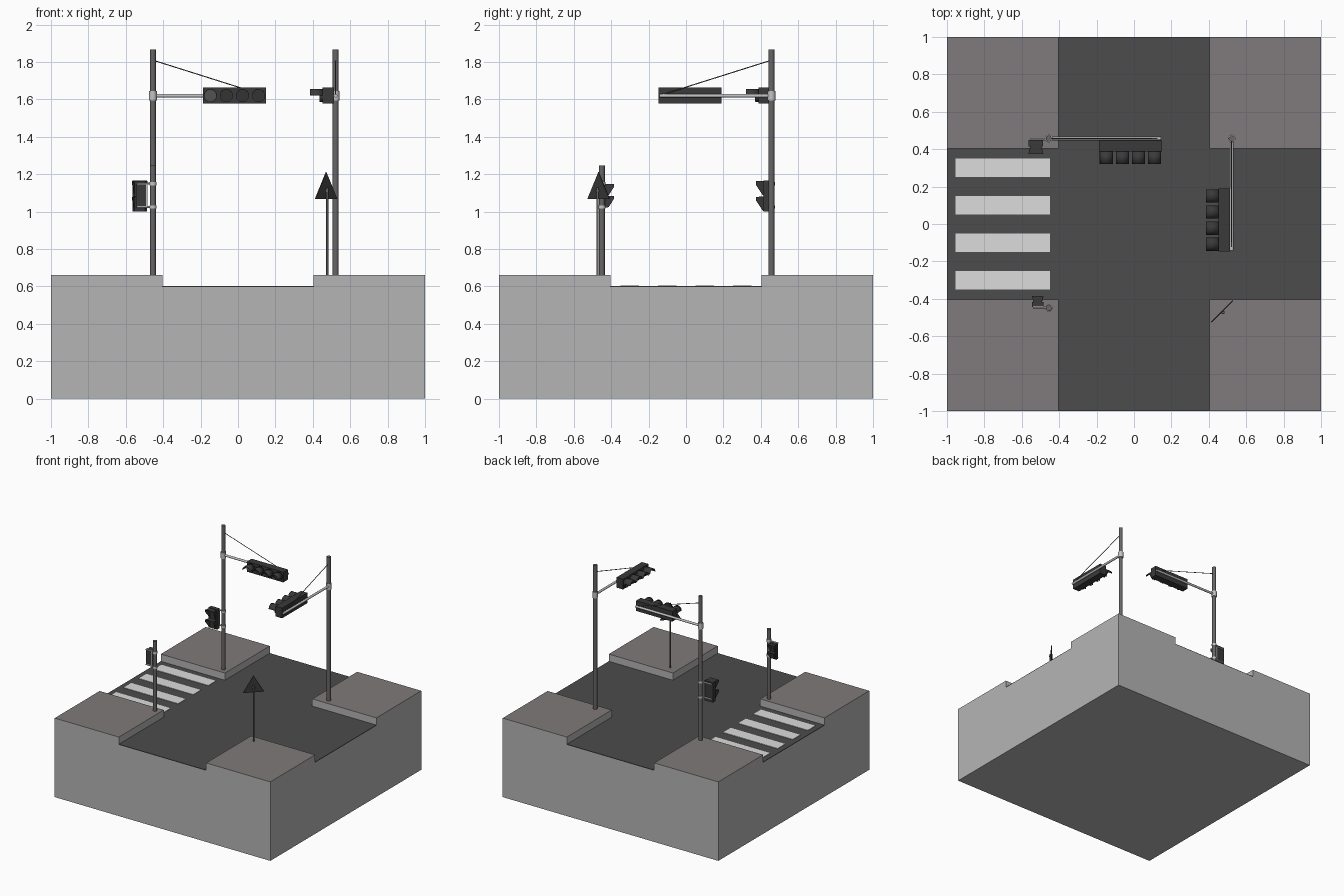
import bpy, bmesh, math
from mathutils import Matrix, Vector

if "Cube" in bpy.data.objects:
    bpy.data.objects.remove(bpy.data.objects["Cube"])


def mat(name, r, g=None, b=None):
    m = bpy.data.materials.new(name)
    m.diffuse_color = (r, r if g is None else g, r if b is None else b, 1)
    m.use_nodes = True
    m.node_tree.nodes["Principled BSDF"].inputs["Base Color"].default_value = m.diffuse_color
    return m


CONCRETE = mat("concrete", 0.46)
ROAD = mat("asphalt", 0.072)
PAVING = mat("paving", 0.215, 0.193, 0.197)
PAINT = mat("white_paint", 0.72)
POLE = mat("pole_grey", 0.14, 0.13, 0.135)
METAL = mat("light_metal", 0.55)
HOUSING = mat("housing_black", 0.042)
LENS = mat("lens_off", 0.034)
LENS_LIT = mat("lens_first", 0.085)
SIGN = mat("sign_dark", 0.04)
I = Matrix.Identity(4)


def make(name, bm, material, m=I, smooth=False):
    bmesh.ops.recalc_face_normals(bm, faces=bm.faces)
    me = bpy.data.meshes.new(name)
    bm.to_mesh(me)
    bm.free()
    me.materials.append(material)
    ob = bpy.data.objects.new(name, me)
    bpy.context.collection.objects.link(ob)
    ob.matrix_world = m
    if smooth:
        bpy.ops.object.select_all(action='DESELECT')
        bpy.context.view_layer.objects.active = ob
        ob.select_set(True)
        bpy.ops.object.shade_smooth_by_angle(angle=math.radians(40))
    return ob


def box(name, lo, hi, material, m=I):
    lo, hi = Vector(lo), Vector(hi)
    bm = bmesh.new()
    bmesh.ops.create_cube(bm, size=1)
    for v in bm.verts:
        v.co = Vector(c * s for c, s in zip(v.co, hi - lo)) + (lo + hi) / 2
    return make(name, bm, material, m)


def rod(name, a, b, r, material, m=I, n=16):
    a, b = Vector(a), Vector(b)
    bm = bmesh.new()
    bmesh.ops.create_cone(bm, cap_ends=True, segments=n, radius1=r, radius2=r,
                          depth=(b - a).length)
    rot = (b - a).to_track_quat('Z', 'Y').to_matrix().to_4x4()
    bm.transform(Matrix.Translation((a + b) / 2) @ rot)
    return make(name, bm, material, m, True)


def sheet(name, faces, thickness, material, m=I, smooth=False):
    """Thin shell from a few quads, thickened evenly."""
    bm = bmesh.new()
    for f in faces:
        bm.faces.new([bm.verts.new(p) for p in f])
    bmesh.ops.remove_doubles(bm, verts=bm.verts, dist=1e-5)
    ob = make(name, bm, material, m, smooth)
    mod = ob.modifiers.new("thickness", 'SOLIDIFY')
    mod.thickness = thickness
    mod.offset = 0
    return ob


# Ground block, asphalt skin and raised pavement corners
E = 0.405
box("ground_block", (-1, -1, 0), (1, 1, 0.597), CONCRETE)
box("road_lengthwise", (-E, -1, 0.597), (E, 1, 0.602), ROAD)
for s in (-1, 1):
    x0, x1 = sorted((s * E, s))
    box("road_side", (x0, -E, 0.597), (x1, E, 0.602), ROAD)
    for t in (-1, 1):
        y0, y1 = sorted((t * E, t))
        ob = box("pavement_corner", (x0, y0, 0.597), (x1, y1, 0.662), CONCRETE)
        ob.data.materials.append(PAVING)
        for p in ob.data.polygons:
            p.material_index = int(p.normal.z > 0.5)

# Crosswalk stripes
for y in (-0.3, -0.1, 0.1, 0.3):
    box("crosswalk_stripe", (-0.955, y - 0.05, 0.601), (-0.45, y + 0.05, 0.606), PAINT)


def overhead_signal(m):
    """Mast at local origin, arm along +x, lights facing -y."""
    z = 1.62
    rod("mast", (0, 0, 0.66), (0, 0, 1.868), 0.016, POLE, m)
    rod("mast_clamp", (0, 0, z - 0.025), (0, 0, z + 0.025), 0.021, METAL, m)
    rod("signal_arm", (0, 0, z), (0.6, 0, z), 0.0095, METAL, m)
    rod("stay_cable", (0, 0, 1.81), (0.59, 0, z + 0.004), 0.0028, POLE, m, 6)
    box("signal_housing", (0.268, -0.07, z - 0.043), (0.604, -0.01, z + 0.043), HOUSING, m)
    r = 0.035
    for i in range(4):
        x = 0.436 + (i - 1.5) * 0.086
        rod("lens_ring", (x, -0.07, z), (x, -0.085, z), r, HOUSING, m, 24)
        rod("lens", (x, -0.08, z), (x, -0.087, z), r - 0.004,
            LENS if i else LENS_LIT, m, 24)
        # Half-tube visor over the lens
        arc = [math.pi * (k / 14) for k in range(15)]
        pts = [(x + (r - 0.001) * math.cos(a), z + (r - 0.001) * math.sin(a)) for a in arc]
        sheet("lens_visor", [[(p[0], -0.07, p[1]), (q[0], -0.07, q[1]),
                              (q[0], -0.137, q[1]), (p[0], -0.137, p[1])]
                             for p, q in zip(pts, pts[1:])], 0.003, HOUSING, m, True)


MAST_A = Matrix.Translation((-0.455, 0.457, 0))
MAST_B = Matrix.Translation((0.522, 0.457, 0)) @ Matrix.Rotation(-math.pi / 2, 4, 'Z')
overhead_signal(MAST_A)
overhead_signal(MAST_B)

# Short post for the second walk signal
rod("short_post", (-0.455, -0.45, 0.66), (-0.455, -0.45, 1.247), 0.016, POLE)


def walk_signal(m, s):
    """Two-lamp box with flared hoods, back at local y=0, facing -y, centred on z=0."""
    w, h, d, tip = 0.03 * s, 0.063 * s, 0.026 * s, 0.058 * s
    box("walk_signal_box", (-w, -d, -h), (w, 0, h), HOUSING, m)
    for top in (h * 0.95, -h * 0.05):
        bot, n, f = top - h * 0.9, w * 0.72, w
        box("walk_lens", (-n * 0.9, -d - 0.002, bot + 0.004), (n * 0.9, -d, top - 0.004), LENS, m)
        faces = [[(-n, -d, top), (n, -d, top), (f, -tip, top), (-f, -tip, top)]]
        for k in (-1, 1):
            faces.append([(k * n, -d, top), (k * f, -tip, top),
                          (k * f, -tip, top - h * 0.22), (k * n, -d - 0.004, bot),
                          (k * n, -d, bot)])
        sheet("walk_signal_hood", faces, 0.0025, HOUSING, m)


walk_signal(Matrix.Translation((-0.525, 0.45, 1.083)), 1.32)
walk_signal(Matrix.Translation((-0.515, -0.443, 1.086)) @ Matrix.Rotation(math.pi, 4, 'Z'), 1.0)

# Brackets holding the walk signals to their posts
for y, back, left in ((0.457, 0.452, -0.555), (-0.45, -0.446, -0.54)):
    for z in (1.025, 1.15):
        rod("bracket_clamp", (-0.455, y, z - 0.009), (-0.455, y, z + 0.009), 0.0195, METAL)
        rod("bracket_bar", (-0.455, back, z), (left, back, z), 0.006, METAL, I, 8)
    box("bracket_strip", (-0.492, back - 0.004, 1.025), (-0.484, back + 0.004, 1.15), METAL)

# Triangular warning sign set diagonally on a thin post
rod("sign_post", (0.477, -0.473, 0.66), (0.477, -0.473, 1.13), 0.006, POLE, I, 10)
bm = bmesh.new()
ring = [[bm.verts.new((x, y, z)) for x, z in ((-0.082, 0), (0.082, 0), (0, 0.142))]
        for y in (-0.003, 0.003)]
bm.faces.new(ring[0])
bm.faces.new(ring[1])
for i in range(3):
    j = (i + 1) % 3
    bm.faces.new((ring[0][i], ring[0][j], ring[1][j], ring[1][i]))
make("warning_sign", bm, SIGN,
     Matrix.Translation((0.471, -0.467, 1.069)) @ Matrix.Rotation(math.pi / 4, 4, 'Z'))
box("sign_bracket", (0.468, -0.48, 1.105), (0.484, -0.466, 1.118), POLE)
